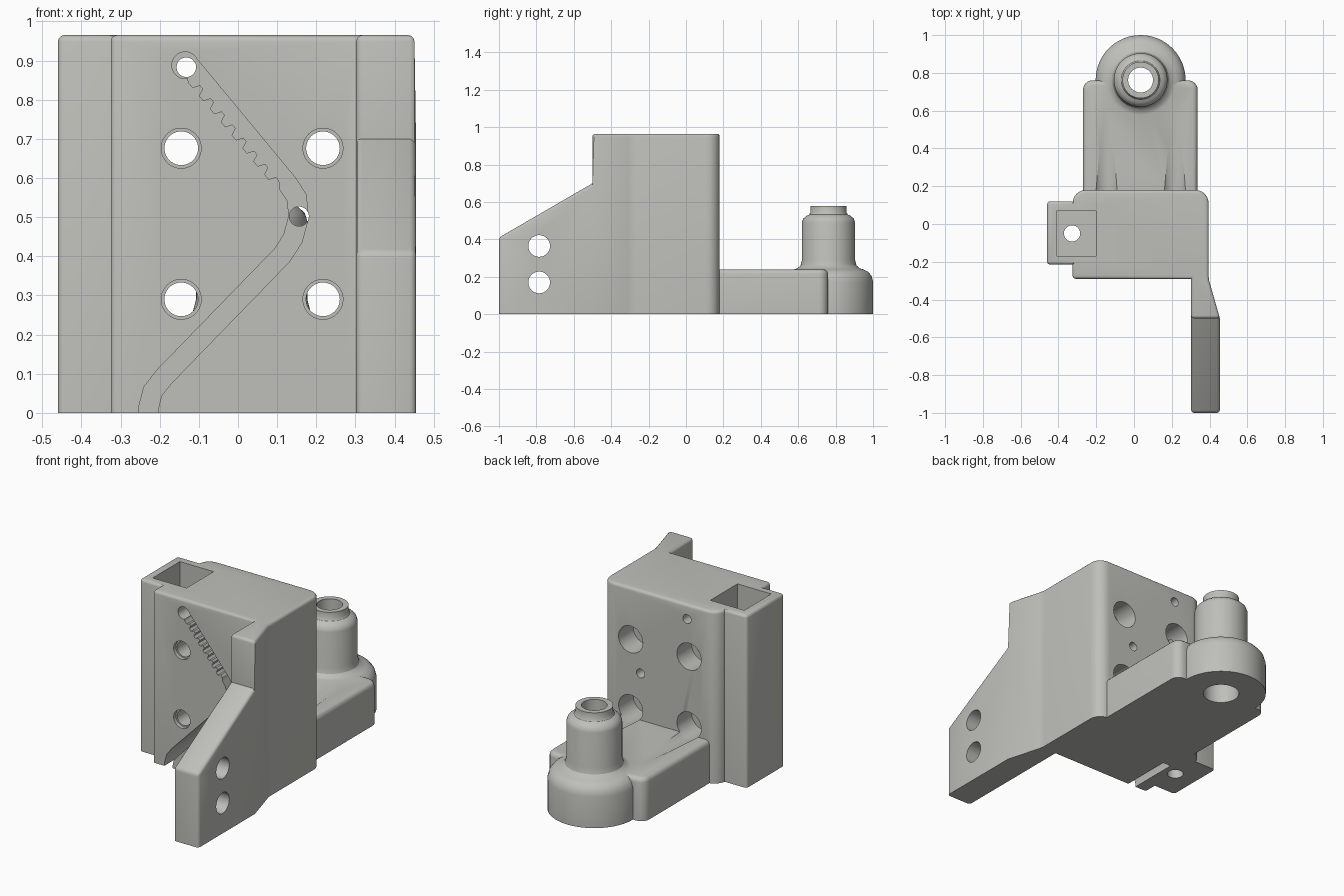
import bpy, bmesh, math
from mathutils import Vector, Matrix

if "Cube" in bpy.data.objects:
    bpy.data.objects.remove(bpy.data.objects["Cube"])

grey = bpy.data.materials.new("warm_grey")
grey.diffuse_color = (0.52, 0.52, 0.49, 1)
grey.use_nodes = True
grey.node_tree.nodes["Principled BSDF"].inputs["Base Color"].default_value = grey.diffuse_color


def finish(bm, name):
    bmesh.ops.recalc_face_normals(bm, faces=bm.faces)
    me = bpy.data.meshes.new(name)
    bm.to_mesh(me)
    bm.free()
    ob = bpy.data.objects.new(name, me)
    bpy.context.collection.objects.link(ob)
    me.materials.append(grey)
    return ob


def rounded(points, steps=6):
    """Outline from (x, y, radius) corners, radius 0 stays sharp."""
    out = []
    for i, (x, y, r) in enumerate(points):
        p = Vector((x, y))
        if r == 0:
            out.append(p)
            continue
        a = (Vector(points[i - 1][:2]) - p).normalized()
        b = (Vector(points[(i + 1) % len(points)][:2]) - p).normalized()
        half = a.angle(b) / 2
        c = p + (a + b).normalized() * (r / math.sin(half))
        s, e = p + a * r / math.tan(half) - c, p + b * r / math.tan(half) - c
        for k in range(steps + 1):
            t = k / steps
            ang = math.pi - 2 * half
            d = (s * math.sin((1 - t) * ang) + e * math.sin(t * ang)) / math.sin(ang)
            out.append(c + d)
    return out


def prism(name, pts, lo, hi, axis="Z"):
    """Extrude a 2D outline along an axis: Z (x,y), Y (x,z) or X (y,z)."""
    place = {"Z": lambda p, h: (p[0], p[1], h),
             "Y": lambda p, h: (p[0], h, p[1]),
             "X": lambda p, h: (h, p[0], p[1])}[axis]
    bm = bmesh.new()
    a = [bm.verts.new(place(p, lo)) for p in pts]
    b = [bm.verts.new(place(p, hi)) for p in pts]
    bm.faces.new(a)
    bm.faces.new(b[::-1])
    n = len(pts)
    for i in range(n):
        bm.faces.new((a[i], a[(i + 1) % n], b[(i + 1) % n], b[i]))
    return finish(bm, name)


def rod(name, r1, r2, c, lo, hi, axis="Z", seg=40):
    """Cylinder or cone along an axis; c holds the other two coordinates."""
    bm = bmesh.new()
    bmesh.ops.create_cone(bm, cap_ends=True, segments=seg, radius1=r1, radius2=r2, depth=hi - lo)
    m = (lo + hi) / 2
    rot = {"Z": Matrix(), "Y": Matrix.Rotation(-math.pi / 2, 4, "X"),
           "X": Matrix.Rotation(math.pi / 2, 4, "Y")}[axis]
    pos = {"Z": (c[0], c[1], m), "Y": (c[0], m, c[1]), "X": (m, c[0], c[1])}[axis]
    bm.transform(Matrix.Translation(pos) @ rot)
    return finish(bm, name)


def lathe(name, profile, c, seg=64):
    bm = bmesh.new()
    rings = []
    for r, z in profile:
        rings.append([bm.verts.new((c[0] + r * math.cos(2 * math.pi * i / seg),
                                    c[1] + r * math.sin(2 * math.pi * i / seg), z))
                      for i in range(seg)])
    for a, b in zip(rings, rings[1:]):
        for i in range(seg):
            j = (i + 1) % seg
            bm.faces.new((a[i], a[j], b[j], b[i]))
    bm.faces.new(rings[0])
    bm.faces.new(rings[-1])
    return finish(bm, name)


def combine(ob, other, op):
    mod = ob.modifiers.new("combine", "BOOLEAN")
    mod.operation, mod.object, mod.solver = op, other, "EXACT"
    bpy.context.view_layer.objects.active = ob
    bpy.ops.object.modifier_apply(modifier=mod.name)
    bpy.data.objects.remove(other)


def soften(ob, width, steps=3):
    """Round every sharp edge except those lying on the base."""
    bm = bmesh.new()
    bm.from_mesh(ob.data)
    bmesh.ops.dissolve_limit(bm, angle_limit=0.01, verts=bm.verts, edges=bm.edges)
    edges = [e for e in bm.edges if len(e.link_faces) == 2
             and e.calc_face_angle_signed() > math.radians(25)
             and max(v.co.z for v in e.verts) > 0.01]
    bmesh.ops.bevel(bm, geom=edges, offset=width, segments=steps, profile=0.5,
                    affect="EDGES", clamp_overlap=True)
    bm.to_mesh(ob.data)
    bm.free()


# main block with the forward arm in one plan outline
H = 0.965
plan = rounded([(-0.325, -0.29, 0), (0.302, -0.29, 0), (0.302, -1, 0), (0.455, -1, 0),
                (0.455, -0.5, 0), (0.395, -0.29, 0.15), (0.395, 0.18, 0.07),
                (-0.325, 0.18, 0.07)])
body = prism("clamp_body", plan, 0, H)
slope = [(-1.1, 1.1), (-1.1, 0.352), (-1, 0.41), (-0.5, 0.7), (-0.5, 1.1)]
combine(body, prism("slope_cut", slope, 0.2, 0.6, "X"), "DIFFERENCE")
soften(body, 0.016)

# side box around the square pocket
box = prism("side_box", [(-0.46, -0.215), (-0.2, -0.215), (-0.2, 0.12), (-0.46, 0.12)], 0, H)
soften(box, 0.016)
combine(body, box, "UNION")

# low rear foot
foot = prism("foot", rounded([(-0.27, 0.1, 0), (0.337, 0.1, 0), (0.337, 0.76, 0.05),
                              (-0.27, 0.76, 0.05)]), 0, 0.24)
soften(foot, 0.025)
combine(body, foot, "UNION")

# round post on the foot
C = (0.035, 0.762)
post = [(0.238, 0), (0.238, 0.175), (0.23, 0.205), (0.212, 0.227), (0.185, 0.24), (0.165, 0.246),
        (0.15, 0.26), (0.142, 0.29), (0.142, 0.49), (0.136, 0.51), (0.12, 0.525),
        (0.103, 0.533), (0.096, 0.545), (0.096, 0.58)]
combine(body, lathe("post", post, C), "UNION")
combine(body, rod("bore", 0.066, 0.066, C, -0.1, 0.7), "DIFFERENCE")
combine(body, rod("lower_bore", 0.095, 0.095, C, -0.1, 0.45), "DIFFERENCE")

# square pocket with a drain hole
pocket = [(-0.41, -0.17), (-0.2, -0.17), (-0.2, 0.07), (-0.41, 0.07)]
combine(body, prism("pocket", pocket, 0.16, 1.1), "DIFFERENCE")
combine(body, rod("pocket_hole", 0.043, 0.043, (-0.328, -0.05), -0.1, 0.3), "DIFFERENCE")

# four counterbored bolt holes, the lower pair scooping the foot
for x in (-0.145, 0.217):
    for z in (0.29, 0.676):
        combine(body, rod("bolt", 0.043, 0.043, (x, z), -0.5, 0.1, "Y"), "DIFFERENCE")
        combine(body, rod("bolt_rim", 0.051, 0.051, (x, z), -0.5, -0.27, "Y"), "DIFFERENCE")
        combine(body, rod("head", 0.075, 0.075, (x, z), 0.05, 0.185, "Y"), "DIFFERENCE")
    combine(body, rod("scoop", 0.075, 0.049, (x, 0.29), 0.18, 0.61, "Y"), "DIFFERENCE")

# arm holes
for z in (0.17, 0.365):
    combine(body, rod("arm_hole", 0.058, 0.058, (-0.785, z), 0.2, 0.6, "X"), "DIFFERENCE")

# bent belt slot with a toothed upper run
path = [Vector(p) for p in ((-0.229, -0.03), (-0.228, 0.015), (-0.218, 0.055), (-0.188, 0.093),
                            (0.112, 0.402), (0.14, 0.445), (0.155, 0.5), (0.15, 0.55),
                            (0.127, 0.585), (-0.125, 0.889))]
left, right = [], []
for i, p in enumerate(path):
    d = (path[min(i + 1, len(path) - 1)] - path[max(i - 1, 0)]).normalized()
    n = Vector((-d.y, d.x))
    left.append(p + n * 0.025)
    right.append(p - n * 0.025)
a, b = path[-2], path[-1]
d = (b - a).normalized()
n = Vector((-d.y, d.x))
teeth = []
for k in range(8):
    for t, w in ((0.0, 0.012), (0.013, 0.012), (0.02, 0.03), (0.036, 0.03)):
        teeth.append(a + d * (0.02 + k * 0.0435 + t) + n * w)
outline = right + [b + n * 0.012] + teeth[::-1] + left[:-1][::-1]
combine(body, prism("belt_slot", outline, -0.4, 0.0, "Y"), "DIFFERENCE")
combine(body, rod("slot_end", 0.034, 0.034, (-0.135, 0.888), -0.4, 0.0, "Y"), "DIFFERENCE")
for c in ((-0.132, 0.883), (0.156, 0.502)):
    combine(body, rod("pin_hole", 0.025, 0.025, c, -0.4, 0.4, "Y"), "DIFFERENCE")

# smooth curved surfaces, keep edges sharp
bpy.ops.object.select_all(action="DESELECT")
body.select_set(True)
bpy.context.view_layer.objects.active = body
bpy.ops.object.shade_smooth_by_angle(angle=math.radians(32))
